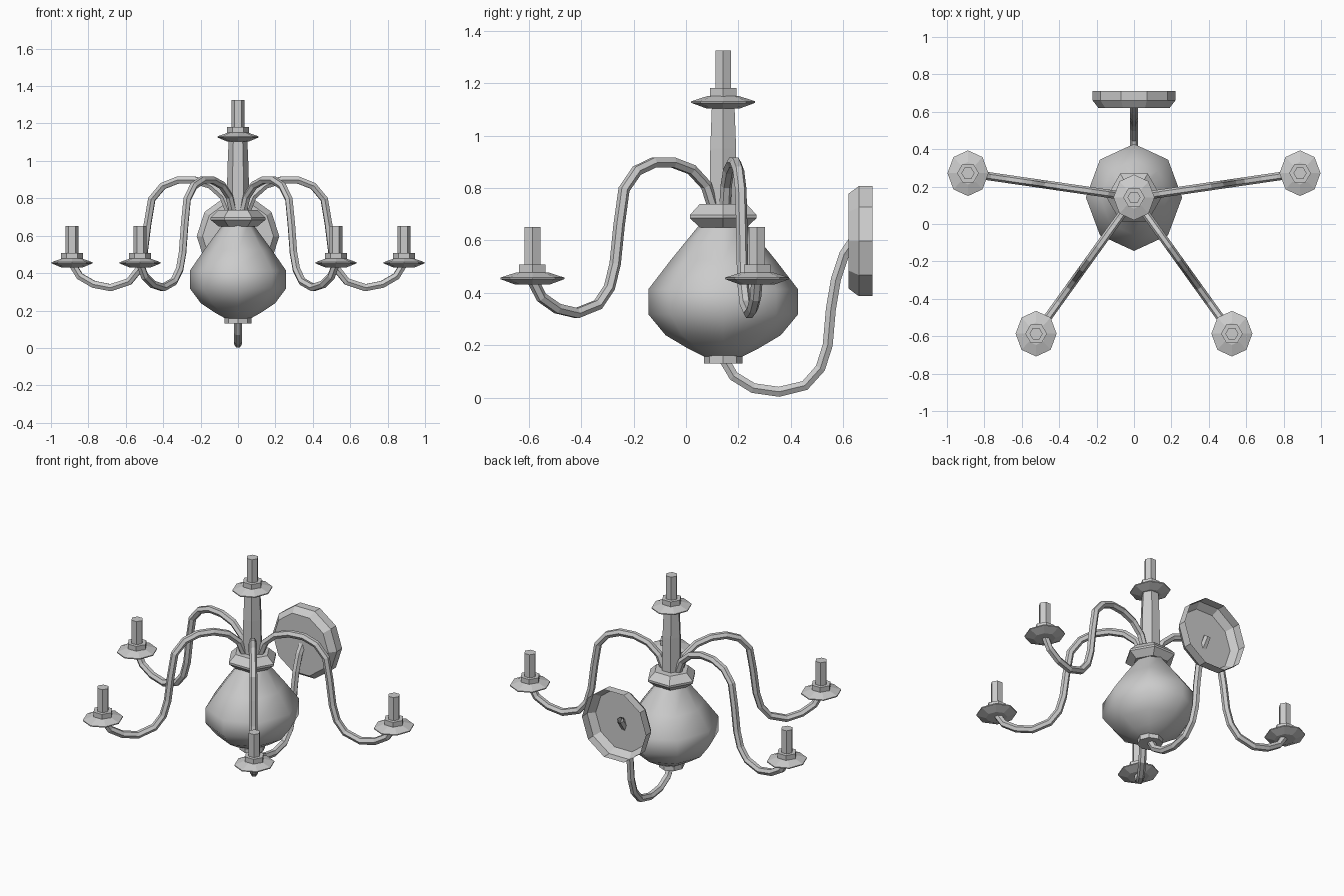
import bpy, bmesh, math
from mathutils import Vector, Matrix

if "Cube" in bpy.data.objects:
    bpy.data.objects.remove(bpy.data.objects["Cube"])

CY = 0.142  # y of the central axis


def finish(bm, name, smooth=None):
    bmesh.ops.recalc_face_normals(bm, faces=bm.faces)
    me = bpy.data.meshes.new(name)
    bm.to_mesh(me)
    bm.free()
    ob = bpy.data.objects.new(name, me)
    bpy.context.collection.objects.link(ob)
    if smooth:
        bpy.ops.object.select_all(action='DESELECT')
        ob.select_set(True)
        bpy.context.view_layer.objects.active = ob
        bpy.ops.object.shade_smooth_by_angle(angle=math.radians(smooth))
    return ob


def skin(bm, rings, cap_start, cap_end):
    n = len(rings[0])
    for a, b in zip(rings, rings[1:]):
        for i in range(n):
            j = (i + 1) % n
            bm.faces.new((a[i], a[j], b[j], b[i]))
    if cap_start:
        bm.faces.new(rings[0])
    if cap_end:
        bm.faces.new(rings[-1])


def lathe(name, profile, n, at=(0, CY, 0), sx=1, rot=0, caps=(True, True), smooth=None):
    bm = bmesh.new()
    m = Matrix.Translation(at) @ Matrix.Rotation(rot, 4, 'X')
    rings = []
    for r, z in profile:
        rings.append([bm.verts.new(m @ Vector((sx * r * math.cos(k * math.tau / n),
                                               r * math.sin(k * math.tau / n), z)))
                      for k in range(n)])
    skin(bm, rings, *caps)
    return finish(bm, name, smooth)


def tube(name, path, angle, radius=0.022, n=6, caps=True):
    # sweep a polygon along a path of (distance from axis, z) in a vertical plane
    bm = bmesh.new()
    out = Vector((math.cos(angle), math.sin(angle), 0))
    side = Vector((-out.y, out.x, 0))
    pts = [Vector((0, CY, z)) + out * r for r, z in path]
    rings = []
    for i, p in enumerate(pts):
        t = (pts[min(i + 1, len(pts) - 1)] - pts[max(i - 1, 0)]).normalized()
        up = side.cross(t)
        rings.append([bm.verts.new(p + radius * (math.cos(k * math.tau / n) * side +
                                                 math.sin(k * math.tau / n) * up))
                      for k in range(n)])
    skin(bm, rings, caps, caps)
    return finish(bm, name)


def candle(name, x, y, z):
    # drip plate, cup and candle, z is the height of the plate rim
    lathe(name + "_plate", [(0.065, -0.024), (0.122, -0.003), (0.122, 0.003), (0.06, 0.023)],
          8, (x, y, z), sx=0.9)
    lathe(name + "_cup", [(0.058, 0.015), (0.058, 0.053)], 6, (x, y, z))
    lathe(name + "_stick", [(0.035, 0.05), (0.035, 0.197)], 6, (x, y, z))


# Central body
lathe("body", [(0.07, 0.155), (0.134, 0.187), (0.22, 0.238), (0.286, 0.318), (0.286, 0.413),
               (0.2, 0.525), (0.09, 0.66)], 8, sx=0.9, smooth=50)
lathe("bottom_cap", [(0.073, 0.13), (0.073, 0.16)], 8)
lathe("collar", [(0.104, 0.65), (0.147, 0.685), (0.147, 0.697), (0.104, 0.738)], 6)
lathe("column", [(0.06, 0.70), (0.057, 0.95), (0.05, 1.11)], 6)
candle("top_candle", 0, CY, 1.128)

# Four curved arms with candles
arm_path = [(0.044, 0.72), (0.08, 0.81), (0.148, 0.87), (0.235, 0.897), (0.326, 0.897),
            (0.406, 0.866), (0.466, 0.795), (0.489, 0.66), (0.508, 0.51), (0.535, 0.42),
            (0.588, 0.355), (0.688, 0.322), (0.78, 0.34), (0.855, 0.383), (0.893, 0.445)]
for i, deg in enumerate((8.3, 171.7, -54.3, 234.3)):
    a = math.radians(deg)
    tube(f"arm_{i + 1}", arm_path, a)
    candle(f"arm_candle_{i + 1}", 0.897 * math.cos(a), CY + 0.897 * math.sin(a), 0.455)

# Wall arm running from under the body up to the wall plate
wall_path = [(0.0, 0.15), (0.04, 0.082), (0.115, 0.036), (0.213, 0.022), (0.312, 0.046),
             (0.371, 0.112), (0.399, 0.2), (0.411, 0.337), (0.43, 0.45), (0.462, 0.547),
             (0.505, 0.61)]
tube("wall_arm", wall_path, math.pi / 2, caps=False)

# Hollow wall plate, open at the back
lathe("wall_plate", [(0.19, 0), (0.221, 0.04), (0.221, 0.092)], 10, (0, 0.62, 0.597),
      rot=-math.pi / 2, caps=(True, False))
